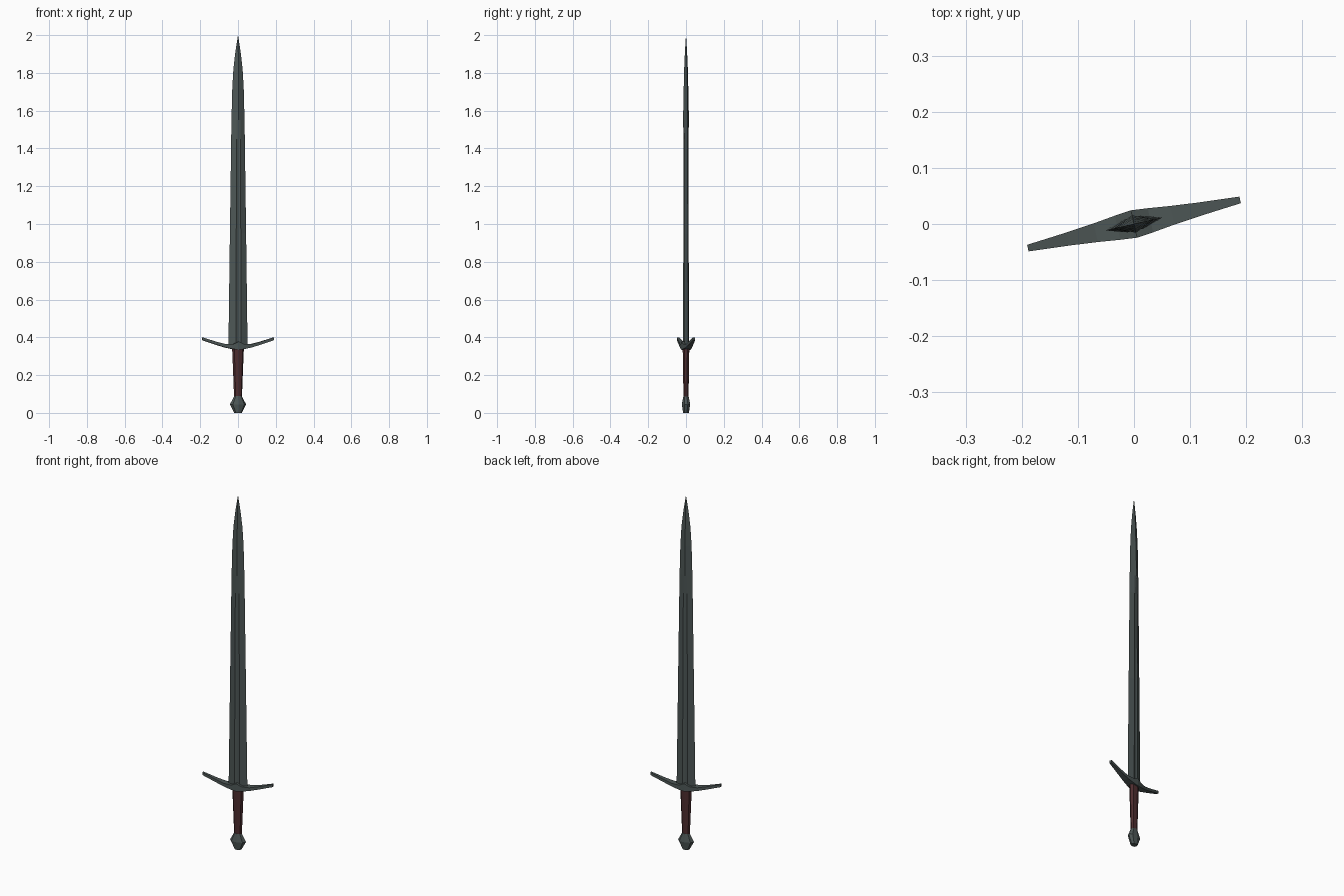
import bpy, bmesh, math
from mathutils import Matrix

if "Cube" in bpy.data.objects:
    bpy.data.objects.remove(bpy.data.objects["Cube"])

TURN = Matrix.Rotation(math.radians(12.8), 4, 'Z')   # whole sword is turned about z


def material(name, rgb):
    m = bpy.data.materials.new(name)
    m.diffuse_color = (*rgb, 1)
    m.use_nodes = True
    m.node_tree.nodes["Principled BSDF"].inputs["Base Color"].default_value = m.diffuse_color
    return m


STEEL = material("dark steel", (0.075, 0.095, 0.093))
LEATHER = material("dark red leather", (0.075, 0.026, 0.028))


def loft(name, rings, mat):
    """Skin a list of equal-length point rings and cap both ends."""
    bm = bmesh.new()
    vs = [[bm.verts.new(p) for p in r] for r in rings]
    n = len(vs[0])
    for a, b in zip(vs, vs[1:]):
        for i in range(n):
            bm.faces.new((a[i], a[(i + 1) % n], b[(i + 1) % n], b[i]))
    bm.faces.new(vs[0][::-1])
    bm.faces.new(vs[-1])
    bmesh.ops.remove_doubles(bm, verts=bm.verts, dist=0.0002)
    bmesh.ops.recalc_face_normals(bm, faces=bm.faces)
    bm.transform(TURN)
    me = bpy.data.meshes.new(name)
    bm.to_mesh(me)
    bm.free()
    me.materials.append(mat)
    ob = bpy.data.objects.new(name, me)
    bpy.context.collection.objects.link(ob)
    return ob


def ellipse(z, rx, ry, n):
    return [(rx * math.cos(math.tau * i / n), ry * math.sin(math.tau * i / n), z)
            for i in range(n)]


# Blade: diamond section with a shallow fuller that runs out below the tip
def blade_ring(z, w, ridge, mid):
    f = w * 0.28
    return [(w, 0, z), (f, ridge, z), (0, mid, z), (-f, ridge, z),
            (-w, 0, z), (-f, -ridge, z), (0, -mid, z), (f, -ridge, z)]


blade = [(0.345, 0.052, 0.012, 0.008), (0.95, 0.044, 0.012, 0.008),
         (1.45, 0.037, 0.011, 0.008), (1.55, 0.0355, 0.0115, 0.016),
         (1.72, 0.031, 0.009, 0.0125), (1.82, 0.025, 0.007, 0.010),
         (1.91, 0.0145, 0.0042, 0.006), (2.0, 0.0002, 0.0001, 0.0001)]
loft("blade", [blade_ring(*b) for b in blade], STEEL)

# Crossguard: two tapering arms sweeping upward from a peaked centre
half = [(0.0, 0.334, 0.378, 0.025), (0.03, 0.338, 0.364, 0.022),
        (0.07, 0.346, 0.364, 0.017), (0.12, 0.361, 0.377, 0.012),
        (0.194, 0.385, 0.400, 0.006)]
arms = [(-x, lo, hi, w) for x, lo, hi, w in half[:0:-1]] + half
loft("crossguard", [[(x, -w, lo), (x, w, lo), (x, w, hi), (x, -w, hi)]
                    for x, lo, hi, w in arms], STEEL)

# Grip: tapering oval
loft("grip", [ellipse(z, rx, ry, 8) for z, rx, ry in
              [(0.075, 0.021, 0.013), (0.20, 0.026, 0.016), (0.345, 0.032, 0.018)]], LEATHER)

# Pommel: flattened faceted wheel
loft("pommel", [ellipse(z, rx, ry, 8) for z, rx, ry in
                [(0.0, 0.020, 0.016), (0.045, 0.044, 0.022), (0.09, 0.020, 0.014)]], STEEL)
